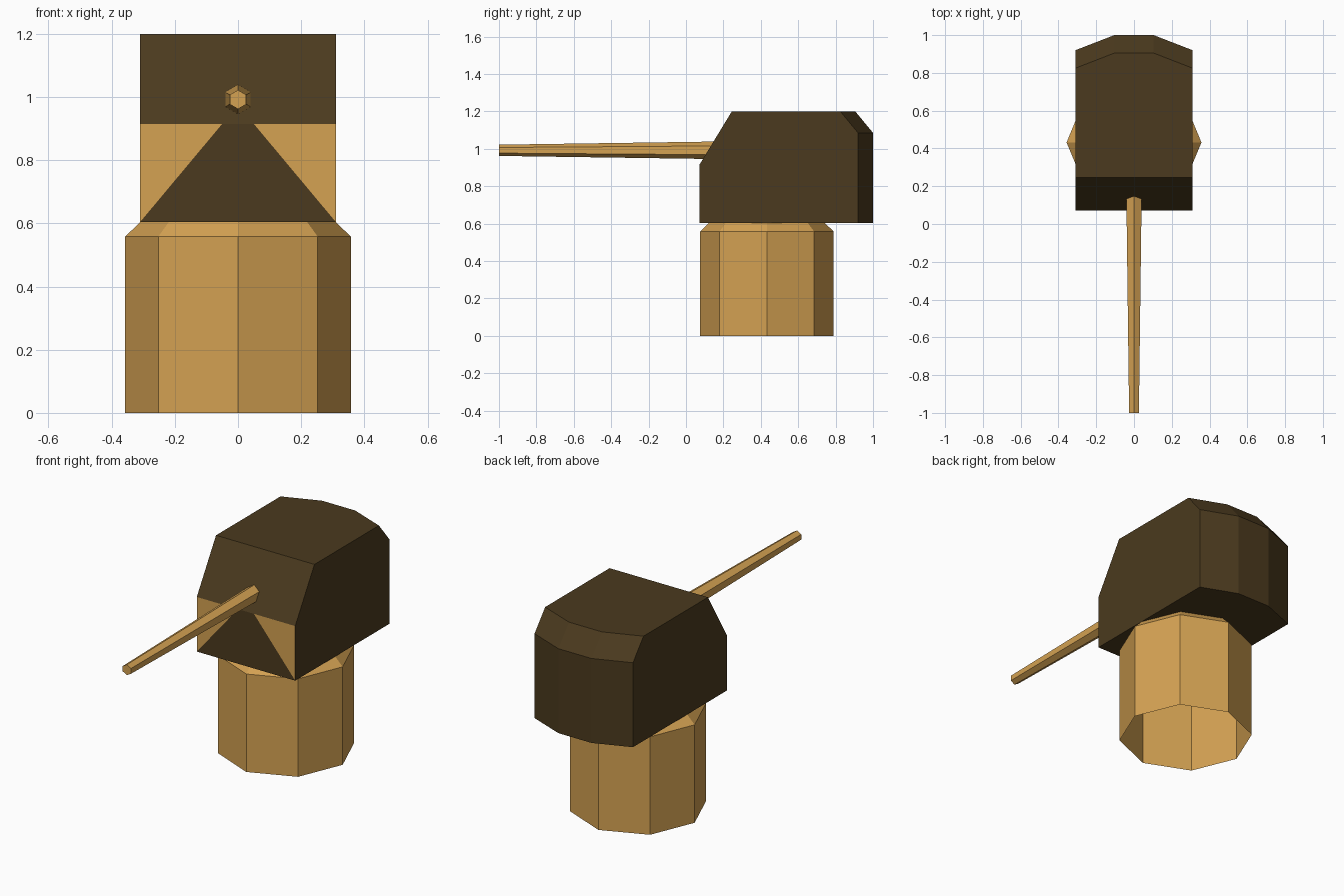
import bpy
from math import sin, cos, pi

if "Cube" in bpy.data.objects:
    bpy.data.objects.remove(bpy.data.objects["Cube"])


def material(name, rgb):
    m = bpy.data.materials.new(name)
    m.diffuse_color = (*rgb, 1)
    m.use_nodes = True
    m.node_tree.nodes["Principled BSDF"].inputs["Base Color"].default_value = m.diffuse_color
    return m


TAN = material("tan", (0.66, 0.36, 0.085))
BROWN = material("dark_brown", (0.07, 0.042, 0.013))


def make(name, verts, faces, *mats):
    me = bpy.data.meshes.new(name)
    me.from_pydata(verts, [], faces)
    for m in mats:
        me.materials.append(m)
    ob = bpy.data.objects.new(name, me)
    bpy.context.collection.objects.link(ob)
    return ob


def bands(n, rings):
    """Quads joining consecutive rings of n points."""
    return [(r * n + i, r * n + (i + 1) % n, (r + 1) * n + (i + 1) % n, (r + 1) * n + i)
            for r in range(rings - 1) for i in range(n)]


# Octagonal pedestal, hollow and open underneath, with a chamfered shoulder
pedestal = [(r * cos(i * pi / 4), 0.432 + r * sin(i * pi / 4), z)
            for r, z in ((0.357, 0), (0.357, 0.558), (0.31, 0.604)) for i in range(8)]
make("pedestal", pedestal, bands(8, 3), TAN)

# Turret head: one row of outline points per x station, bulging at the back
W, C = 0.31, 0.104
head = []
for x, back in ((-W, 0.92), (-C, 1.0), (C, 1.0), (W, 0.92)):
    head += [(x, 0.072, 0.604), (x, 0.072, 0.915), (x, 0.245, 1.2),
             (x, back - 0.095, 1.2), (x, back, 1.085), (x, back, 0.604)]
# Skin between stations, leaving the front panel for the coloured pattern
faces = [(s * 6 + i, s * 6 + i + 1, s * 6 + i + 7, s * 6 + i + 6)
         for s in range(3) for i in (3, 4)]
faces += [(1, 2, 20, 19), (2, 3, 9, 15, 21, 20), (0, 18, 23, 17, 11, 5)]
faces += [(5, 4, 3, 2, 1, 0), (18, 19, 20, 21, 22, 23)]
# Front panel: dark tapering wedge with tan triangles on both sides
head += [(-0.05, 0.072, 0.915), (0.05, 0.072, 0.915)]
faces[6] = (1, 2, 20, 19, 25, 24)
faces += [(0, 24, 25, 18), (0, 1, 24), (18, 25, 19)]
turret = make("turret_head", head, faces, BROWN, TAN)
for p in turret.data.polygons[-2:]:
    p.material_index = 1

# Tapered hexagonal barrel, running slightly into the head
barrel = [(r * cos(pi / 6 + i * pi / 3), y, 0.992 + r * sin(pi / 6 + i * pi / 3))
          for r, y in ((0.030, -1.0), (0.047, 0.17)) for i in range(6)]
make("barrel", barrel, bands(6, 2) + [tuple(range(6)), tuple(range(11, 5, -1))], TAN)

# Consistent outward normals
import bmesh
for ob in bpy.data.objects:
    bm = bmesh.new()
    bm.from_mesh(ob.data)
    bmesh.ops.recalc_face_normals(bm, faces=bm.faces)
    bm.to_mesh(ob.data)
    bm.free()
